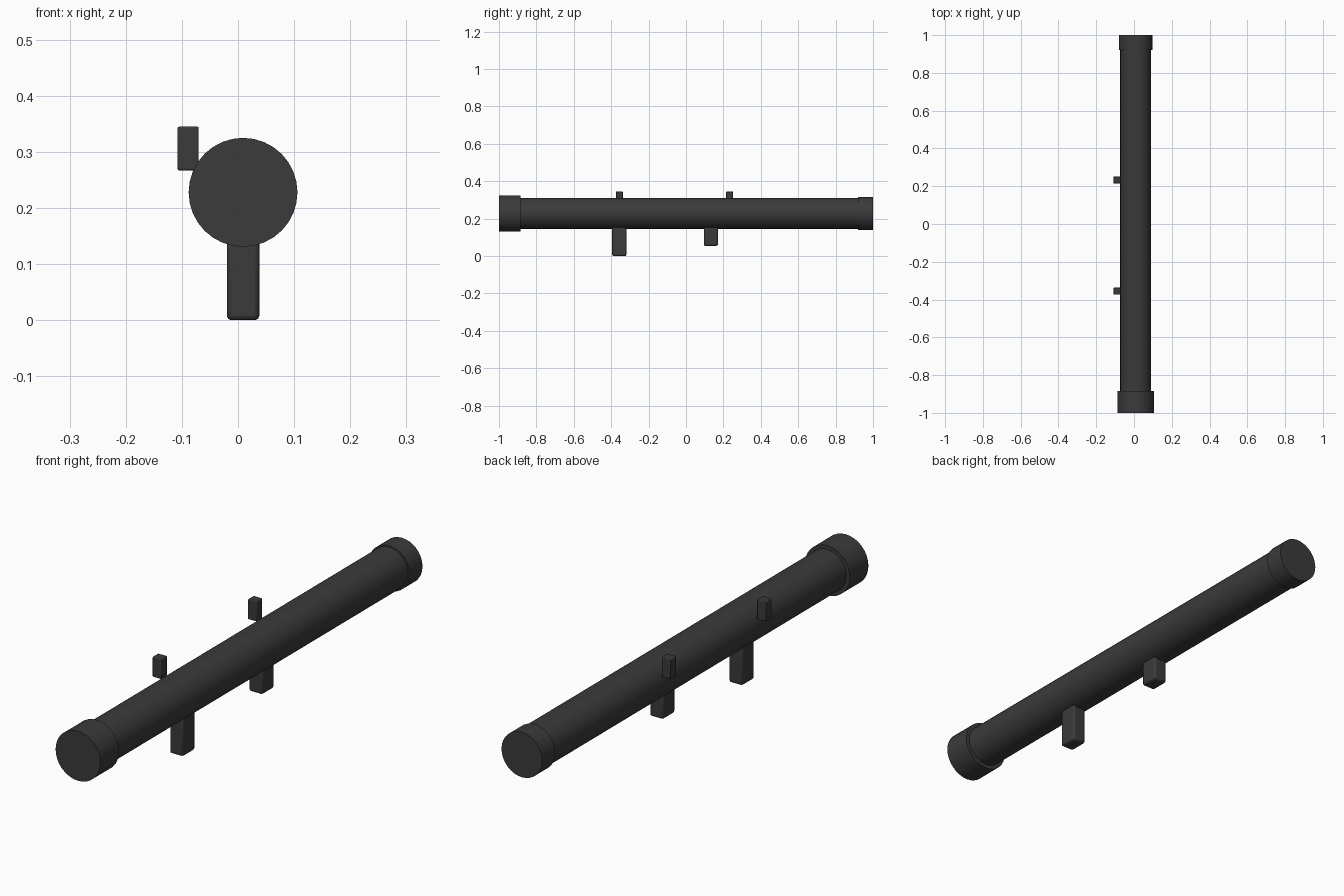
import bpy
import math

if "Cube" in bpy.data.objects:
    bpy.data.objects.remove(bpy.data.objects["Cube"])

CX, CZ = 0.009, 0.228  # tube axis

dark = bpy.data.materials.new("dark_grey")
dark.diffuse_color = (0.043, 0.043, 0.043, 1)
dark.use_nodes = True
dark.node_tree.nodes["Principled BSDF"].inputs["Base Color"].default_value = dark.diffuse_color


def finish(obj, name):
    obj.name = name
    obj.data.materials.append(dark)
    bpy.ops.object.shade_smooth_by_angle(angle=math.radians(35))


def cylinder(name, radius, y0, y1):
    bpy.ops.mesh.primitive_cylinder_add(
        vertices=32, radius=radius, depth=y1 - y0,
        location=(CX, (y0 + y1) / 2, CZ), rotation=(math.pi / 2, 0, 0))
    finish(bpy.context.object, name)


def block(name, lo, hi, bevel):
    bpy.ops.mesh.primitive_cube_add(
        size=1, location=[(a + b) / 2 for a, b in zip(lo, hi)])
    obj = bpy.context.object
    obj.scale = [b - a for a, b in zip(lo, hi)]
    bpy.ops.object.transform_apply(location=False, rotation=False, scale=True)
    mod = obj.modifiers.new("rounded_edges", "BEVEL")
    mod.width = bevel
    mod.segments = 2
    finish(obj, name)


# Long tube with a collar on each end
cylinder("tube", 0.082, -0.95, 0.95)
cylinder("front_collar", 0.097, -1.0, -0.885)
cylinder("rear_collar", 0.088, 0.92, 1.0)

# Grips under the tube
block("front_grip", (-0.02, -0.395, 0.0), (0.038, -0.318, 0.18), 0.008)
block("rear_grip", (-0.02, 0.095, 0.055), (0.038, 0.171, 0.18), 0.008)

# Small sights on the left side
for name, y in (("front_sight", -0.356), ("rear_sight", 0.233)):
    block(name, (-0.108, y - 0.0185, 0.267), (-0.070, y + 0.0185, 0.345), 0.003)
